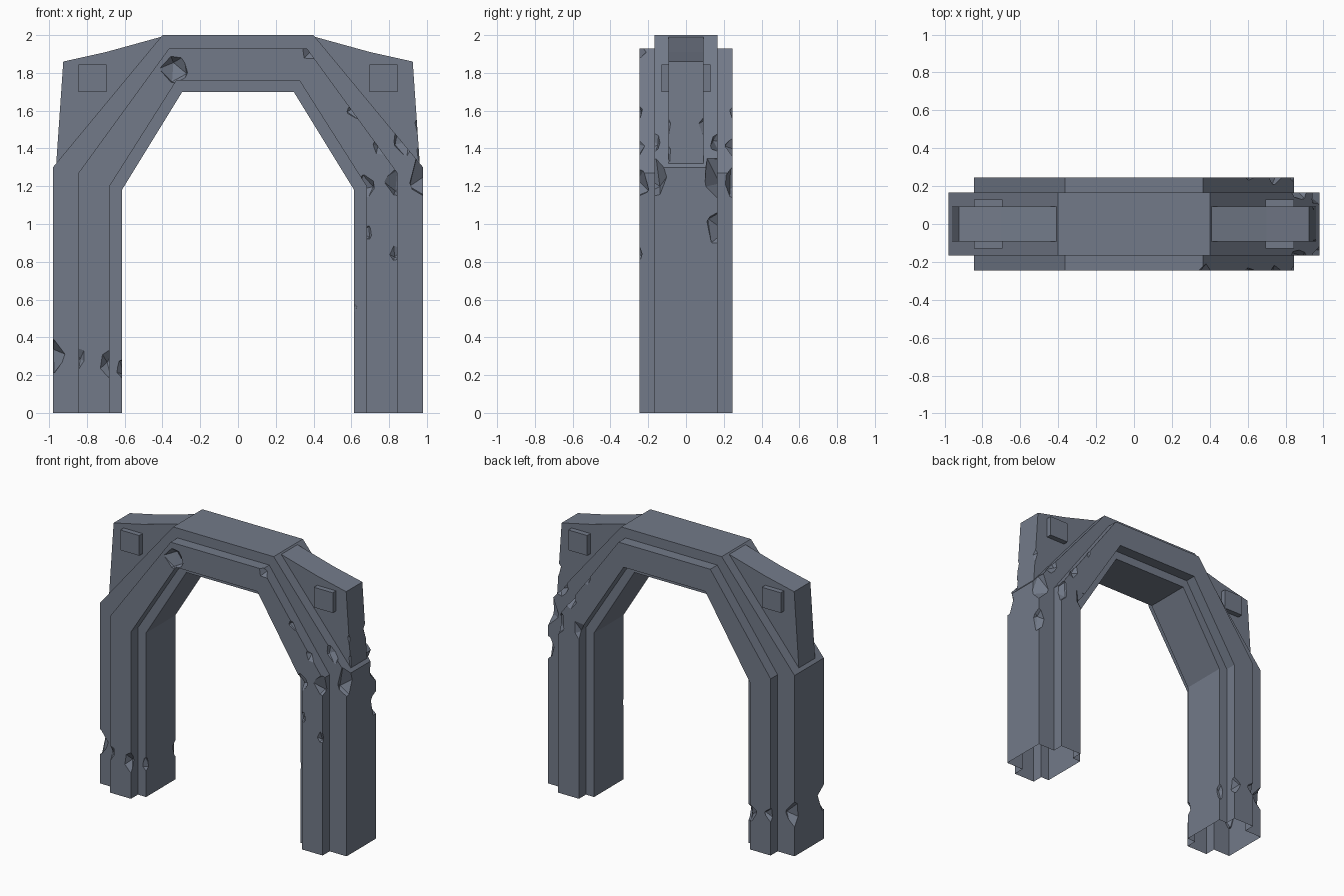
import bpy, bmesh, random
from mathutils import Vector

if "Cube" in bpy.data.objects:
    bpy.data.objects.remove(bpy.data.objects["Cube"])

random.seed(4)

stone = bpy.data.materials.new("blue_grey_stone")
stone.diffuse_color = (0.17, 0.195, 0.25, 1)
stone.use_nodes = True
stone.node_tree.nodes["Principled BSDF"].inputs["Base Color"].default_value = stone.diffuse_color


def finish(bm, name):
    bmesh.ops.recalc_face_normals(bm, faces=bm.faces)
    mesh = bpy.data.meshes.new(name)
    bm.to_mesh(mesh)
    bm.free()
    mesh.materials.append(stone)
    ob = bpy.data.objects.new(name, mesh)
    bpy.context.collection.objects.link(ob)
    return ob


def prism(points, half_front, name):
    """Extrude an x,z outline through the depth, symmetric about y = 0."""
    bm = bmesh.new()
    a = [bm.verts.new((x, -half_front, z)) for x, z in points]
    b = [bm.verts.new((x, half_front, z)) for x, z in points]
    bm.faces.new(a)
    bm.faces.new(b[::-1])
    n = len(points)
    for i in range(n):
        j = (i + 1) % n
        bm.faces.new((a[i], b[i], b[j], a[j]))
    return finish(bm, name)


def chips(spots, name):
    """Jagged lumps that bite pieces out of the edges."""
    bm = bmesh.new()
    for x, y, z, r in spots:
        made = bmesh.ops.create_icosphere(bm, subdivisions=1, radius=1)
        turn = Vector((random.uniform(-1, 1), random.uniform(-1, 1), 1))
        quat = turn.to_track_quat('Z', 'Y')
        for v in made["verts"]:
            v.co = quat @ (v.co * r * random.uniform(0.85, 1.15))
            v.co.z *= 1.25
            v.co += Vector((x, y, z))
    ob = finish(bm, name)
    ob.hide_render = True
    return ob


def carve(ob, cutter):
    mod = ob.modifiers.new("chips", 'BOOLEAN')
    mod.operation = 'DIFFERENCE'
    mod.solver = 'EXACT'
    mod.use_self = True
    mod.object = cutter
    bpy.context.view_layer.update()
    dg = bpy.context.evaluated_depsgraph_get()
    mesh = bpy.data.meshes.new_from_object(ob.evaluated_get(dg))
    ob.modifiers.clear()
    ob.data = mesh
    mesh.materials.clear()
    mesh.materials.append(stone)
    for p in mesh.polygons:
        p.material_index = 0


# Arch frame: stepped cross-section swept along the arch with mitred corners
outer = [(0.98, 0), (0.98, 1.30), (0.40, 2.00)]
band_out = [(0.845, 0), (0.845, 1.27), (0.365, 1.93)]
band_in = [(0.68, 0), (0.68, 1.20), (0.325, 1.76)]
inner = [(0.615, 0), (0.615, 1.18), (0.295, 1.70)]
core, raised = 0.166, 0.245
front = [(outer, core), (band_out, core), (band_out, raised),
         (band_in, raised), (band_in, core), (inner, core)]
section = [(p, -d) for p, d in front] + [(p, d) for p, d in reversed(front)]

bm = bmesh.new()
rings = []
for side, order in ((-1, (0, 1, 2)), (1, (2, 1, 0))):
    for i in order:
        rings.append([bm.verts.new((side * p[i][0], y, p[i][1])) for p, y in section])
n = len(section)
for r0, r1 in zip(rings, rings[1:]):
    for i in range(n):
        j = (i + 1) % n
        bm.faces.new((r0[i], r0[j], r1[j], r1[i]))
bm.faces.new(rings[0])
bm.faces.new(rings[-1])
frame = finish(bm, "arch_frame")

# Broken areas: left foot, right shoulder (both front and back), beam corners
spots = []
for s in (-1, 1):
    spots += [
        (-1.01, s * 0.20, 0.30, 0.10), (-0.85, s * 0.28, 0.29, 0.06),
        (-0.67, s * 0.28, 0.26, 0.075), (-0.60, s * 0.19, 0.23, 0.06),
        (1.01, s * 0.20, 1.26, 0.12), (0.86, s * 0.28, 1.22, 0.09),
        (0.67, s * 0.28, 1.20, 0.07), (0.76, s * 0.28, 1.42, 0.075),
        (0.88, s * 0.20, 1.45, 0.08), (0.62, s * 0.28, 1.60, 0.055),
    ]
spots += [(1.02, 0.19, 0.98, 0.10), (0.39, -0.28, 1.93, 0.07),
          (-0.33, -0.28, 1.82, 0.085), (0.68, -0.27, 0.95, 0.04),
          (0.84, -0.28, 0.85, 0.055), (0.60, -0.19, 0.55, 0.04)]
cutter = chips(spots, "frame_chip_cutter")
carve(frame, cutter)
bpy.data.objects.remove(cutter)

# The feet are open underneath
bm = bmesh.new()
bm.from_mesh(frame.data)
low = [f for f in bm.faces if all(v.co.z < 0.002 for v in f.verts)]
bmesh.ops.delete(bm, geom=low, context='FACES')
bm.to_mesh(frame.data)
bm.free()

# Corner panels filling the shoulders, each with a square stud through it
for side, label in ((-1, "left"), (1, "right")):
    panel = prism([(side * x, z) for x, z in
                   ((0.37, 1.99), (0.41, 1.99), (0.70, 1.91), (0.925, 1.86),
                    (0.965, 1.28), (0.88, 1.28))], 0.092, label + "_corner_panel")
    if side > 0:
        bites = [(0.99, s * 0.12, z, r) for s in (-1, 1)
                 for z, r in ((1.68, 0.06), (1.52, 0.07), (1.38, 0.06))]
        cutter = chips(bites, "panel_chip_cutter")
        carve(panel, cutter)
        bpy.data.objects.remove(cutter)
    prism([(side * x, z) for x, z in
           ((0.695, 1.70), (0.845, 1.70), (0.845, 1.845), (0.695, 1.845))],
          0.13, label + "_square_stud")
